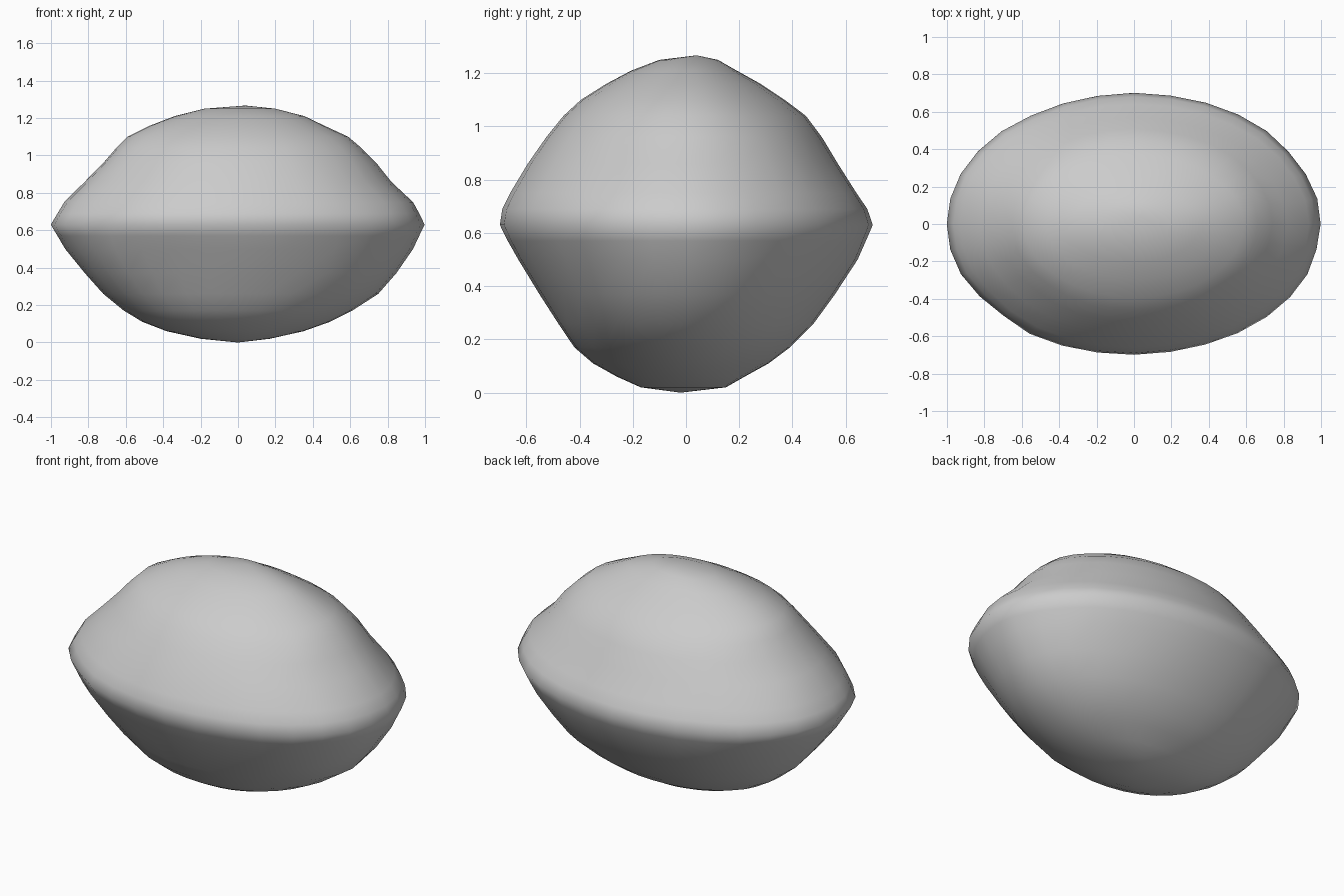
import bpy, bmesh, math
from mathutils import Vector, noise

if "Cube" in bpy.data.objects:
    bpy.data.objects.remove(bpy.data.objects["Cube"])

# Boulder outline: height, then reach to right, left, back and front
LEVELS = [
    (0.02, 0.17, 0.20, 0.15, 0.17),
    (0.06, 0.35, 0.38, 0.22, 0.26),
    (0.11, 0.49, 0.51, 0.31, 0.35),
    (0.17, 0.61, 0.61, 0.39, 0.42),
    (0.26, 0.75, 0.72, 0.48, 0.48),
    (0.37, 0.845, 0.82, 0.56, 0.55),
    (0.50, 0.935, 0.925, 0.645, 0.63),
    (0.57, 0.97, 0.965, 0.675, 0.67),
    (0.63, 1.00, 1.00, 0.70, 0.70),
    (0.69, 0.97, 0.965, 0.68, 0.69),
    (0.75, 0.935, 0.93, 0.64, 0.66),
    (0.86, 0.82, 0.82, 0.57, 0.595),
    (0.96, 0.74, 0.72, 0.51, 0.525),
    (1.04, 0.66, 0.65, 0.45, 0.46),
    (1.10, 0.59, 0.59, 0.37, 0.395),
    (1.16, 0.46, 0.47, 0.28, 0.30),
    (1.21, 0.355, 0.34, 0.19, 0.205),
    (1.25, 0.20, 0.18, 0.12, 0.10),
]
SEGMENTS = 32

bm = bmesh.new()
rings = []
for z, right, left, back, front in LEVELS:
    ring = []
    for i in range(SEGMENTS):
        a = 2 * math.pi * i / SEGMENTS
        c, s = math.cos(a), math.sin(a)
        p = Vector((c * (right if c > 0 else left), s * (back if s > 0 else front), z))
        # gentle weathered unevenness, strongest away from the main outlines
        bump = noise.noise(p * 4.0) * 0.014 * (0.3 + abs(math.sin(2 * a)))
        k = 1 + bump
        ring.append(bm.verts.new((p.x * k, p.y * k, z)))
    rings.append(ring)

for low, high in zip(rings, rings[1:]):
    for i in range(SEGMENTS):
        j = (i + 1) % SEGMENTS
        bm.faces.new((low[i], low[j], high[j], high[i]))

# Closed bottom and crown
bottom = bm.verts.new((0, -0.02, 0))
crown = bm.verts.new((0.04, 0.04, 1.267))
for i in range(SEGMENTS):
    j = (i + 1) % SEGMENTS
    bm.faces.new((rings[0][j], rings[0][i], bottom))
    bm.faces.new((rings[-1][i], rings[-1][j], crown))

for f in bm.faces:
    f.smooth = True
bmesh.ops.recalc_face_normals(bm, faces=bm.faces[:])
mesh = bpy.data.meshes.new("boulder")
bm.to_mesh(mesh)
bm.free()
boulder = bpy.data.objects.new("boulder", mesh)
bpy.context.collection.objects.link(boulder)

# Plain stone colour
stone = bpy.data.materials.new("light grey stone")
stone.diffuse_color = (0.6, 0.6, 0.6, 1)
stone.use_nodes = True
stone.node_tree.nodes["Principled BSDF"].inputs["Base Color"].default_value = stone.diffuse_color
mesh.materials.append(stone)
